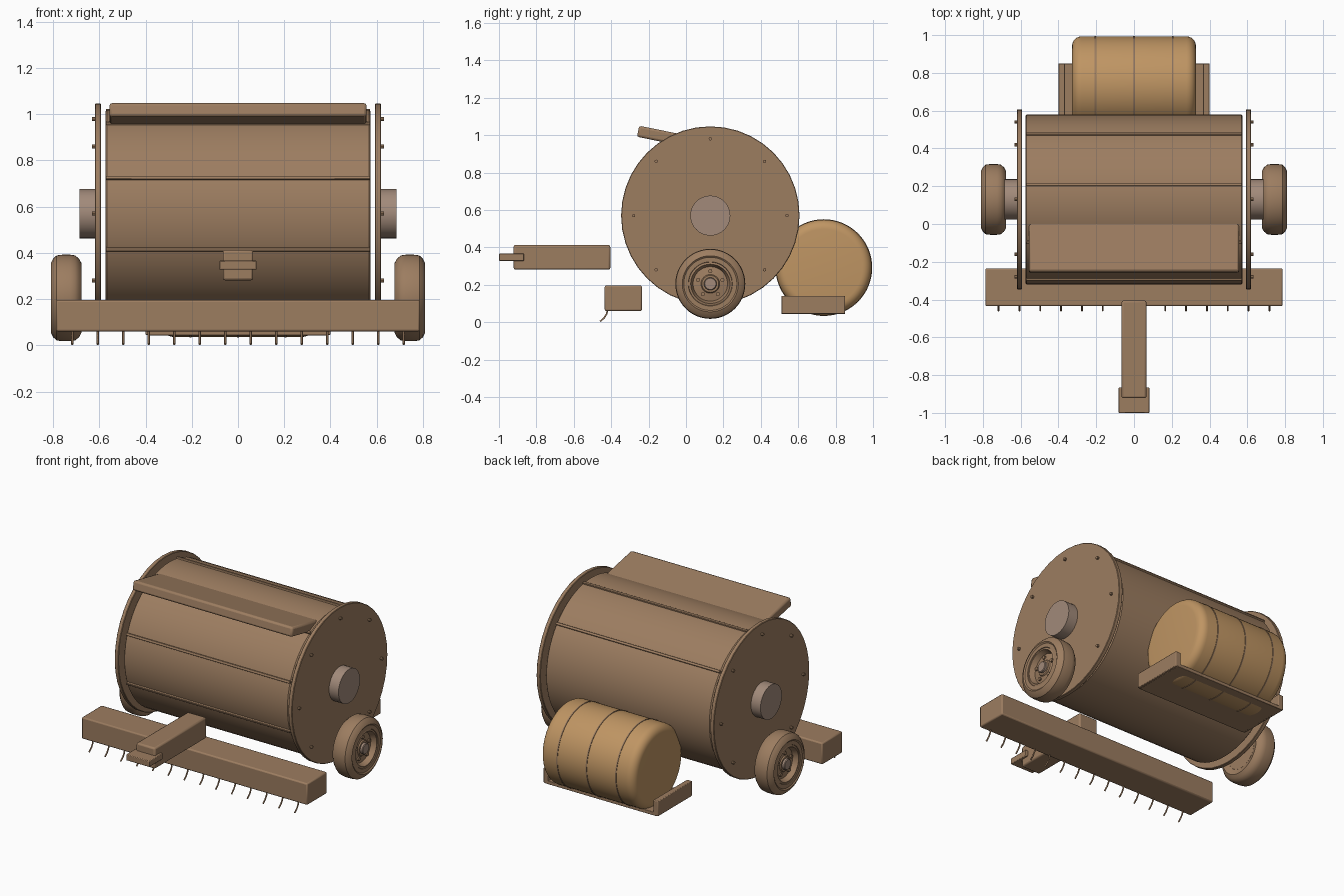
import bpy, bmesh, math
from mathutils import Vector

if "Cube" in bpy.data.objects:
    bpy.data.objects.remove(bpy.data.objects["Cube"])


def material(name, rgb):
    m = bpy.data.materials.new(name)
    m.diffuse_color = (*rgb, 1)
    m.use_nodes = True
    m.node_tree.nodes["Principled BSDF"].inputs["Base Color"].default_value = m.diffuse_color
    return m


BROWN = material("earth brown", (0.335, 0.205, 0.118))
STRAW = material("straw", (0.52, 0.30, 0.125))
HUB = material("pale hub brown", (0.36, 0.255, 0.195))


def finish(bm, name, mat, bevel=0.0):
    bmesh.ops.recalc_face_normals(bm, faces=bm.faces)
    me = bpy.data.meshes.new(name)
    bm.to_mesh(me)
    bm.free()
    ob = bpy.data.objects.new(name, me)
    bpy.context.collection.objects.link(ob)
    me.materials.append(mat)
    if bevel:
        b = ob.modifiers.new("bevel", 'BEVEL')
        b.width, b.segments = bevel, 2
    bpy.ops.object.select_all(action='DESELECT')
    ob.select_set(True)
    bpy.context.view_layer.objects.active = ob
    bpy.ops.object.shade_smooth_by_angle(angle=math.radians(35))
    return ob


def box(name, x, y, z, mat=BROWN, bevel=0.008, tilt=0.0):
    """Box from (min, max) ranges, optionally tilted about x."""
    bm = bmesh.new()
    bmesh.ops.create_cube(bm, size=1)
    for v in bm.verts:
        v.co = Vector((v.co.x * (x[1] - x[0]), v.co.y * (y[1] - y[0]), v.co.z * (z[1] - z[0])))
    ob = finish(bm, name, mat, bevel)
    ob.location = (sum(x) / 2, sum(y) / 2, sum(z) / 2)
    ob.rotation_euler.x = tilt
    return ob


def lathe(name, profile, y, z, mat=BROWN, side=1, segs=48):
    """Turn a profile of (radius, x) points about an x-parallel axis."""
    bm = bmesh.new()
    rings = []
    for r, x in profile:
        n = 1 if r == 0 else segs
        rings.append([bm.verts.new((side * x, y + r * math.cos(2 * math.pi * i / segs),
                                    z + r * math.sin(2 * math.pi * i / segs))) for i in range(n)])
    for a, b in zip(rings, rings[1:]):
        for i in range(segs):
            j = (i + 1) % segs
            quad = [a[i % len(a)], a[j % len(a)], b[j % len(b)], b[i % len(b)]]
            bm.faces.new(list(dict.fromkeys(quad)))
    return finish(bm, name, mat)


def disc(name, r, x0, x1, y, z, mat=BROWN, side=1, segs=48, c=0.0):
    """Capped cylinder with a small chamfer."""
    prof = [(0, x0), (r - c, x0), (r, x0 + c), (r, x1 - c), (r - c, x1), (0, x1)]
    if c == 0:
        prof = [(0, x0), (r, x0), (r, x1), (0, x1)]
    return lathe(name, prof, y, z, mat, side, segs)


CY, CZ = 0.13, 0.57      # drum axis
WZ = 0.205               # wheel axis height

# Baling drum with raised seam bars
disc("drum", 0.449, -0.574, 0.574, CY, CZ, segs=64, c=0.006)
for k in range(1, 6):
    a = math.radians(40 * k)
    bar = box("seam_bar", (-0.572, 0.572), (-0.008, 0.008), (-0.01, 0.01), bevel=0.003)
    bar.location = (0, CY + 0.449 * math.cos(a), CZ + 0.449 * math.sin(a))
    bar.rotation_euler.x = a - math.pi / 2

# Tilted hood flap
box("hood_flap", (-0.557, 0.557), (-0.259, 0.011), (0.964, 1.024), bevel=0.012,
    tilt=-math.radians(11.5))

for s in (-1, 1):
    # End plates, hubs and rim bolts
    disc("end_plate", 0.477, 0.593, 0.619, CY, CZ, side=s, segs=40, c=0.003)
    disc("side_hub", 0.107, 0.615, 0.685, CY, CZ, HUB, s, 32)
    for k in range(8):
        a = k * math.pi / 4
        disc("plate_bolt", 0.009, 0.615, 0.632, CY + 0.41 * math.cos(a),
             CZ + 0.41 * math.sin(a), side=s, segs=8)

    # Tyre, dished rim, hub cap and lug nuts
    lathe("tyre", [(0.115, 0.69), (0.15, 0.677), (0.17, 0.688), (0.184, 0.705), (0.187, 0.725),
                   (0.187, 0.762), (0.184, 0.785), (0.17, 0.80), (0.15, 0.81), (0.142, 0.804),
                   (0.118, 0.804), (0.112, 0.79), (0.112, 0.70), (0.115, 0.69)],
          CY, WZ, side=s)
    lathe("wheel_rim", [(0, 0.69), (0.114, 0.69), (0.116, 0.80), (0.105, 0.803), (0.092, 0.77),
                        (0.05, 0.778), (0.045, 0.785), (0, 0.785)], CY, WZ, side=s)
    disc("hub_cap", 0.034, 0.77, 0.802, CY, WZ, HUB, s, 24, 0.004)
    for k in range(5):
        a = math.pi / 2 + k * math.tau / 5
        disc("lug_nut", 0.011, 0.765, 0.785, CY + 0.068 * math.cos(a),
             WZ + 0.068 * math.sin(a), side=s, segs=8)

    # Raised tray ends
    box("tray_end", (min(s * 0.365, s * 0.4), max(s * 0.365, s * 0.4)),
        (0.51, 0.85), (0.045, 0.14), bevel=0.004)

# Pickup beam and its bent tines
box("pickup_beam", (-0.787, 0.787), (-0.435, -0.235), (0.06, 0.196))
for k in range(14):
    cu = bpy.data.curves.new("tine", 'CURVE')
    cu.dimensions = '3D'
    cu.bevel_depth, cu.bevel_resolution, cu.use_fill_caps = 0.005, 1, True
    sp = cu.splines.new('POLY')
    pts = [(-0.418, 0.075), (-0.424, 0.045), (-0.437, 0.024), (-0.459, 0.004)]
    sp.points.add(len(pts) - 1)
    for p, (y, z) in zip(sp.points, pts):
        p.co = ((k - 6.5) * 0.1103, y, z, 1)
    cu.materials.append(BROWN)
    bpy.context.collection.objects.link(bpy.data.objects.new("tine", cu))

# Drawbar and hitch
box("drawbar", (-0.066, 0.066), (-0.922, -0.405), (0.281, 0.413), bevel=0.01)
box("hitch", (-0.081, 0.081), (-1.0, -0.866), (0.328, 0.366), bevel=0.004)

# Rounded straw bale with twine bands, resting in the tray
R, H, C = 0.256, 0.328, 0.05
corner = [(R - C + C * math.cos(t), H - C + C * math.sin(t))
          for t in [math.pi / 2 * i / 6 for i in range(7)]]
half = corner[::-1]
lathe("bale", [(0, H)] + half + [(r, -x) for r, x in corner] + [(0, -H)], 0.737, 0.292, STRAW, segs=64)
for x in (-0.205, 0, 0.205):
    lathe("twine_band", [(0.25, x - 0.005), (0.2585, x - 0.004), (0.2585, x + 0.004),
                         (0.25, x + 0.005)], 0.737, 0.292, segs=64)
box("tray_base", (-0.388, 0.388), (0.51, 0.85), (0.043, 0.065), bevel=0.003)
